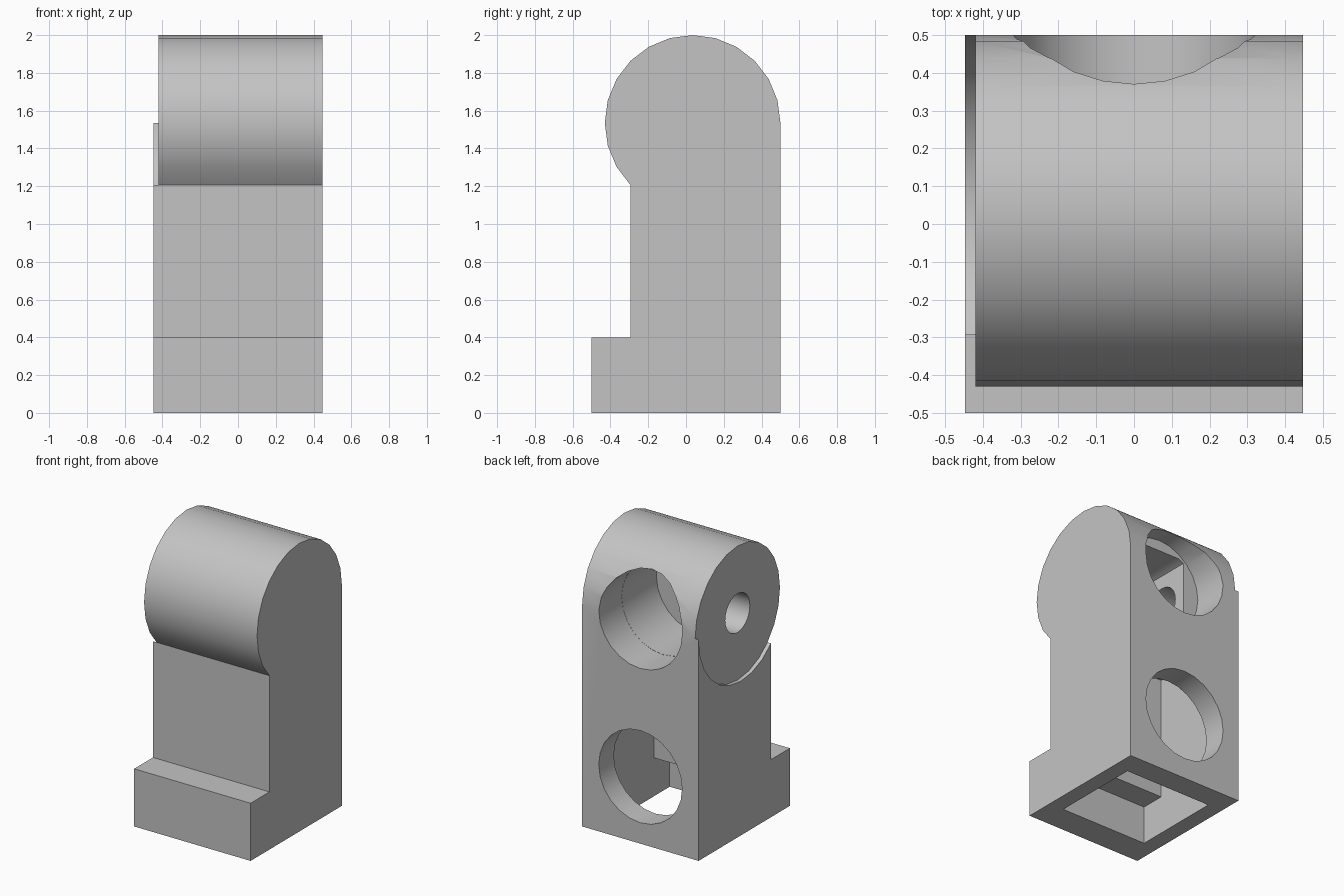
import bpy
import bmesh
from math import cos, sin, radians

if "Cube" in bpy.data.objects:
    bpy.data.objects.remove(bpy.data.objects["Cube"])

HALF = 0.447              # half width of the leg
HIP_Y, HIP_Z = 0.035, 1.535
HIP_R = 0.465
HOLE_R = 0.32

grey = bpy.data.materials.new("light grey plastic")
grey.use_nodes = True
color = (0.55, 0.55, 0.55, 1)
grey.diffuse_color = color
grey.node_tree.nodes["Principled BSDF"].inputs["Base Color"].default_value = color


def arc(cx, cz, r, start=0, end=345):
    """Points every 15 degrees on a circle."""
    return [(cx + r * cos(radians(a)), cz + r * sin(radians(a)))
            for a in range(start, end + 1, 15)]


def prism(name, profile, axis, low, high):
    """Extrude a flat profile along x (profile in y, z) or y (profile in x, z)."""
    bm = bmesh.new()
    place = (lambda u, v: (low, u, v)) if axis == "x" else (lambda u, v: (u, low, v))
    face = bm.faces.new([bm.verts.new(place(u, v)) for u, v in profile])
    new = bmesh.ops.extrude_face_region(bm, geom=[face])["geom"]
    depth = high - low
    bmesh.ops.translate(bm, vec=(depth, 0, 0) if axis == "x" else (0, depth, 0),
                        verts=[g for g in new if isinstance(g, bmesh.types.BMVert)])
    bmesh.ops.recalc_face_normals(bm, faces=bm.faces)
    mesh = bpy.data.meshes.new(name)
    bm.to_mesh(mesh)
    bm.free()
    mesh.materials.append(grey)
    obj = bpy.data.objects.new(name, mesh)
    bpy.context.collection.objects.link(obj)
    return obj


# Body: toe step, shin and round hip
outline = [(-0.5, 0), (0.5, 0)] + arc(HIP_Y, HIP_Z, HIP_R, 0, 225)
knee_y, knee_z = outline[-1]
outline += [(knee_y, 0.4), (-0.5, 0.4)]
leg = prism("leg", outline, "x", -HALF, HALF)

# Round recess on one side of the hip
recess = arc(HIP_Y, HIP_Z, HIP_R, 225, 360)
recess += [(0.6, HIP_Z), (0.6, 2.2), (-0.6, 2.2), (-0.6, knee_z)]

# Hollow underside, stepped behind the toe
hollow = [(-0.30, -0.1), (0.335, -0.1), (0.335, 1.12),
          (-0.13, 1.12), (-0.13, 0.265), (-0.30, 0.265)]

# Deep part of the upper socket, flattened at the top and beside the pin
socket = [(max(x, -0.2), min(z, 1.78)) for x, z in arc(0, HIP_Z, HOLE_R - 0.001)]

cutters = [
    prism("recess_cutter", recess, "x", -0.6, -0.42),
    prism("hollow_cutter", hollow, "x", -0.335, 0.335),
    prism("lower_hole_cutter", arc(0, 0.465, HOLE_R), "y", 0.2, 0.6),
    prism("upper_hole_cutter", arc(0, HIP_Z, HOLE_R), "y", 0.25, 0.6),
    prism("socket_cutter", socket, "y", -0.13, 0.3),
    prism("pin_hole_cutter", arc(HIP_Y, HIP_Z, 0.135), "x", -0.6, -0.15),
]
for cutter in cutters:
    cutter.hide_render = True
    mod = leg.modifiers.new(cutter.name, "BOOLEAN")
    mod.operation = "DIFFERENCE"
    mod.solver = "EXACT"
    mod.object = cutter

# Apply the cuts and remove the helpers
bpy.context.view_layer.update()
graph = bpy.context.evaluated_depsgraph_get()
cut_mesh = bpy.data.meshes.new_from_object(leg.evaluated_get(graph))
leg.modifiers.clear()
leg.data = cut_mesh
for cutter in cutters:
    bpy.data.objects.remove(cutter)

# Smooth the round surfaces, keep edges sharp
bpy.ops.object.select_all(action="DESELECT")
leg.select_set(True)
bpy.context.view_layer.objects.active = leg
bpy.ops.object.shade_smooth_by_angle(angle=radians(30))
